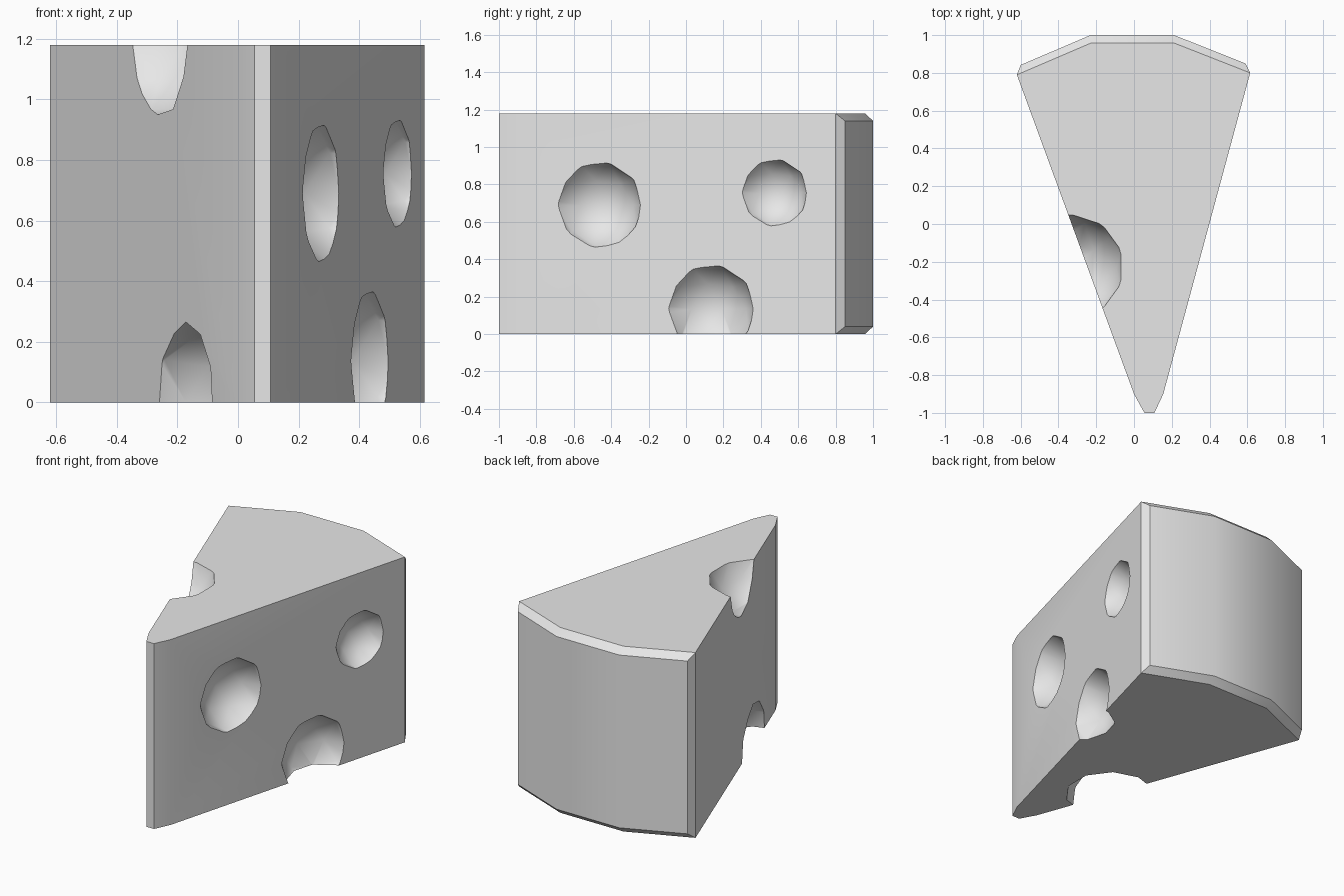
import bpy, bmesh, math
from mathutils import Vector

cube = bpy.data.objects.get("Cube")
if cube:
    bpy.data.objects.remove(cube, do_unlink=True)

HEIGHT, BEVEL = 1.18, 0.04

grey = bpy.data.materials.new("pale_grey")
grey.use_nodes = True
colour = (0.8, 0.8, 0.8, 1)
grey.diffuse_color = colour
grey.node_tree.nodes["Principled BSDF"].inputs["Base Color"].default_value = colour


def finish(bm, name):
    """Turn a bmesh into a linked object."""
    mesh = bpy.data.meshes.new(name)
    bm.to_mesh(mesh)
    bm.free()
    mesh.materials.append(grey)
    obj = bpy.data.objects.new(name, mesh)
    bpy.context.collection.objects.link(obj)
    return obj


# Wedge body: blunt nose, straight sides and a rind bevelled top and bottom
side_outline = [(0.055, -1), (0.108, -1), (0.155, -0.9), (0.615, 0.8),
                (-0.62, 0.79), (0, -0.9)]
rind_inner = [(0.215, 0.957), (-0.23, 0.957)]
rind_outer = [(0.59, 0.85), (0.212, 1), (-0.23, 1), (-0.6, 0.842)]
bm = bmesh.new()
for outline, inset in ((side_outline + rind_inner, 0), (rind_outer, BEVEL)):
    for x, y in outline:
        for z in (inset, HEIGHT - inset):
            bm.verts.new((x, y, z))
bmesh.ops.convex_hull(bm, input=bm.verts)
bmesh.ops.dissolve_limit(bm, angle_limit=math.radians(3),
                         verts=bm.verts, edges=bm.edges)
bmesh.ops.recalc_face_normals(bm, faces=bm.faces)
wedge = finish(bm, "cheese_wedge")

# Round holes: mouth centre on the side, sphere radius, distance outside the side
right_normal = Vector((0.965, -0.261, 0))
left_normal = Vector((-0.939, -0.344, 0))
holes = [
    ((0.274, -0.46, 0.69), right_normal, 0.255, 0.1),
    ((0.527, 0.475, 0.755), right_normal, 0.2, 0.08),
    ((0.435, 0.137, 0.135), right_normal, 0.26, 0.1),
    ((-0.26, -0.2, 1.21), left_normal, 0.285, 0.08),
    ((-0.172, -0.43, 0), left_normal, 0.265, 0),
]
cutters = []
for mouth, normal, radius, offset in holes:
    bm = bmesh.new()
    bmesh.ops.create_icosphere(bm, subdivisions=2, radius=radius)
    cutter = finish(bm, "hole_cutter")
    cutter.location = Vector(mouth) + normal * offset
    cutter.hide_render = True
    cutters.append(cutter)
    cut = wedge.modifiers.new("hole", 'BOOLEAN')
    cut.operation = 'DIFFERENCE'
    cut.solver = 'EXACT'
    cut.object = cutter

# Bake the cuts and drop the cutters
graph = bpy.context.evaluated_depsgraph_get()
graph.update()
carved = bpy.data.meshes.new_from_object(wedge.evaluated_get(graph))
wedge.modifiers.clear()
wedge.data = carved
for cutter in cutters:
    bpy.data.objects.remove(cutter, do_unlink=True)

# Smooth hollows and rind, crisp edges
for obj in bpy.context.selected_objects:
    obj.select_set(False)
wedge.select_set(True)
bpy.context.view_layer.objects.active = wedge
bpy.ops.object.shade_smooth_by_angle(angle=math.radians(30))
